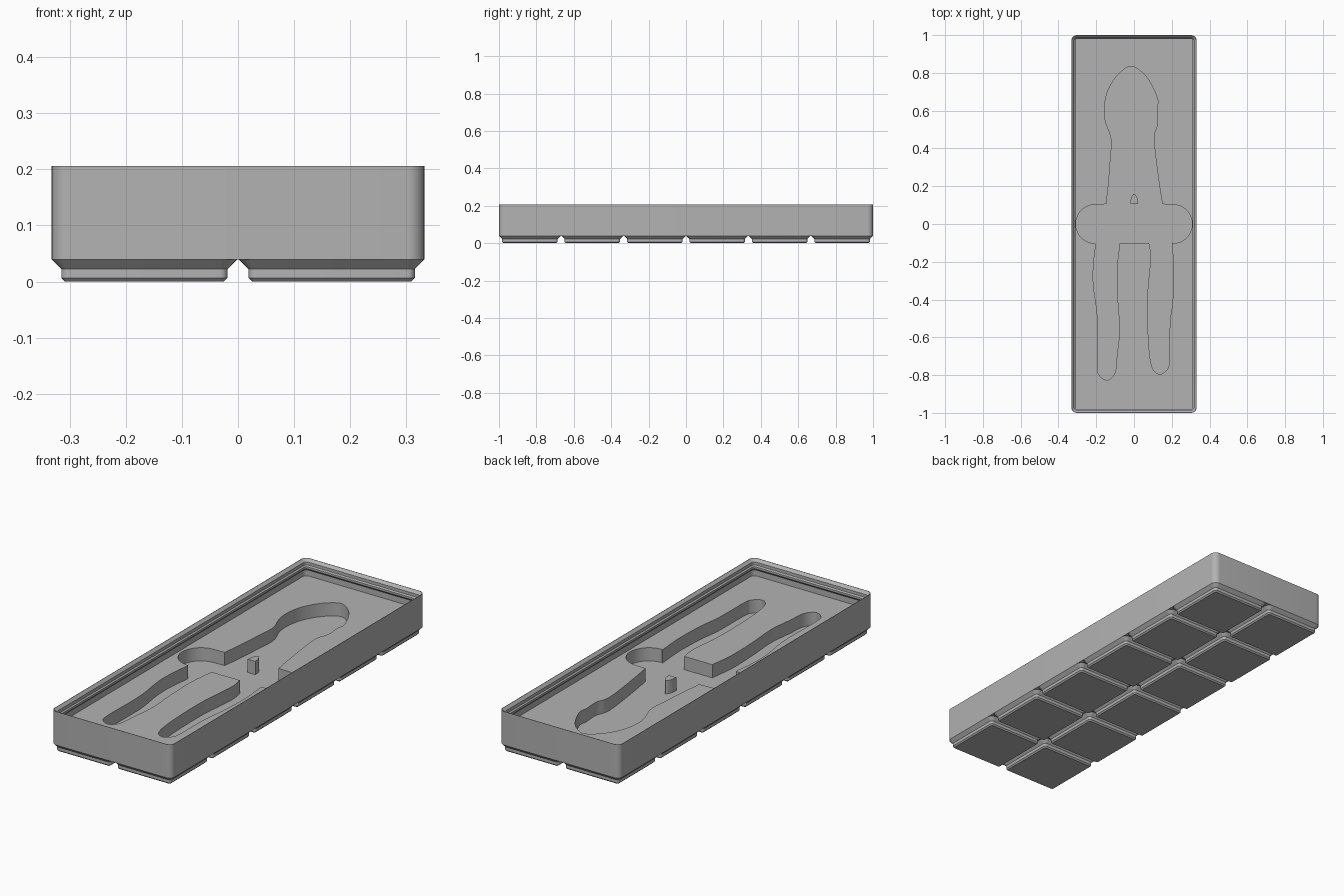
import bpy, bmesh
from math import sin, cos, pi, radians
from mathutils import Vector

cube = bpy.data.objects.get("Cube")
if cube:
    bpy.data.objects.remove(cube, do_unlink=True)

HALF_X, HALF_Y, RADIUS = 0.332, 1.0, 0.03
PITCH = 0.334
BASE_Z, TOP_Z = 0.039, 0.206
FLOOR_Z, POCKET_Z = 0.121, 0.055

grey = bpy.data.materials.new("plain grey")
grey.use_nodes = True
grey.diffuse_color = (0.45, 0.45, 0.45, 1)
grey.node_tree.nodes["Principled BSDF"].inputs["Base Color"].default_value = grey.diffuse_color


def rounded_rect(half_x, half_y, radius, steps=8):
    """Counter-clockwise rounded rectangle."""
    points = []
    for corner, (sx, sy) in enumerate(((1, 1), (-1, 1), (-1, -1), (1, -1))):
        for i in range(steps + 1):
            a = (corner + i / steps) * pi / 2
            points.append((sx * (half_x - radius) + radius * cos(a),
                           sy * (half_y - radius) + radius * sin(a)))
    return points


def loft(bm, rings, centre=(0, 0)):
    """Skin (points, z) rings in order and cap both ends."""
    loops = [[bm.verts.new((x + centre[0], y + centre[1], z)) for x, y in pts]
             for pts, z in rings]
    for low, high in zip(loops, loops[1:]):
        for i in range(len(low)):
            j = (i + 1) % len(low)
            bm.faces.new((low[i], low[j], high[j], high[i]))
    bm.faces.new(loops[0][::-1])
    bm.faces.new(loops[-1])


def finish(bm, name):
    bmesh.ops.recalc_face_normals(bm, faces=bm.faces)
    mesh = bpy.data.meshes.new(name)
    bm.to_mesh(mesh)
    bm.free()
    mesh.materials.append(grey)
    obj = bpy.data.objects.new(name, mesh)
    bpy.context.collection.objects.link(obj)
    return obj


def inset_rings(half_x, half_y, profile):
    return [(rounded_rect(half_x - d, half_y - d, max(RADIUS - d, 0.005)), z)
            for d, z in profile]


def smooth_path(points, steps=6):
    """Curve through the points, open ended, without the last point."""
    p = [Vector(q) for q in points]
    p = [p[0] * 2 - p[1]] + p + [p[-1] * 2 - p[-2]]
    path = []
    for a, b, c, d in zip(p, p[1:], p[2:], p[3:]):
        for i in range(steps):
            t = i / steps
            path.append(tuple(0.5 * (2 * b + (c - a) * t
                                     + (2 * a - 5 * b + 4 * c - d) * t ** 2
                                     + (3 * b - a - 3 * c + d) * t ** 3)))
    return path


def arc(cx, start, end, radius=0.103, steps=20):
    return [(cx + radius * cos(start + (end - start) * i / steps),
             radius * sin(start + (end - start) * i / steps)) for i in range(steps + 1)]


# Tray: outer wall, stacking lip, undercut inner wall and floor
bm = bmesh.new()
loft(bm, inset_rings(HALF_X, HALF_Y, [
    (0, BASE_Z), (0, TOP_Z), (0.002, TOP_Z), (0.015, TOP_Z - 0.013),
    (0.015, TOP_Z - 0.028), (0.021, TOP_Z - 0.034), (0.021, TOP_Z - 0.044),
    (0.009, TOP_Z - 0.056), (0.009, FLOOR_Z)]))
tray = finish(bm, "tray")

# Outline of the tool pocket, split at its sharp corners
head = [(-.147, .105), (-.135, .21), (-.125, .34), (-.12, .45), (-.15, .54),
        (-.157, .61), (-.14, .7), (-.09, .785), (-.02, .835), (.04, .805),
        (.085, .75), (.125, .66), (.122, .61), (.125, .53), (.106, .45),
        (.13, .235), (.15, .105)]
left_handle = [(.2, -.1), (.21, -.24), (.205, -.4), (.19, -.53), (.187, -.72),
               (.175, -.77), (.135, -.795), (.097, -.76), (.08, -.66),
               (.073, -.5), (.075, -.35), (.09, -.18), (.08, -.1)]
right_handle = [(-.075, -.1), (-.09, -.24), (-.087, -.4), (-.077, -.56),
                (-.09, -.69), (-.1, -.785), (-.137, -.825), (-.18, -.805),
                (-.194, -.745), (-.193, -.5), (-.215, -.32), (-.213, -.2), (-.2, -.1)]
outline = (smooth_path(head) + [head[-1]]
           + arc(0.205, pi / 2, -pi / 2)
           + smooth_path(left_handle) + [left_handle[-1]]
           + smooth_path(right_handle)
           + arc(-0.205, -pi / 2, -3 * pi / 2))

# Cut the pocket into the floor
bm = bmesh.new()
loft(bm, [(outline, POCKET_Z), (outline, FLOOR_Z + 0.02)])
cutter = finish(bm, "pocket_cutter")
cutter.hide_render = True
cut = tray.modifiers.new("pocket", "BOOLEAN")
cut.operation = "DIFFERENCE"
cut.solver = "EXACT"
cut.object = cutter
bpy.context.view_layer.objects.active = tray
bpy.ops.object.modifier_apply(modifier="pocket")
bpy.data.objects.remove(cutter, do_unlink=True)

# Small pointed post standing in the pocket
post_outline = smooth_path([(.022, .105), (.018, .135), (0, .16), (-.016, .135),
                            (-.02, .105)], 4) + [(-.02, .105)]
bm = bmesh.new()
loft(bm, [(post_outline, POCKET_Z - 0.005), (post_outline, FLOOR_Z)])
post = finish(bm, "pocket_post")

# Grid of stepped feet under the tray
feet = []
for col in range(2):
    for row in range(6):
        bm = bmesh.new()
        loft(bm, inset_rings(0.165, 0.165, [
            (0.0235, 0), (0.017, 0.0065), (0.017, 0.022), (0, BASE_Z)]),
            ((col - 0.5) * PITCH, (row - 2.5) * PITCH))
        feet.append(finish(bm, f"foot_{col + 1}_{row + 1}"))

# Smooth the rounded corners, keep the edges sharp
bpy.ops.object.select_all(action="DESELECT")
for obj in [tray, post] + feet:
    obj.select_set(True)
bpy.ops.object.shade_smooth_by_angle(angle=radians(30))
